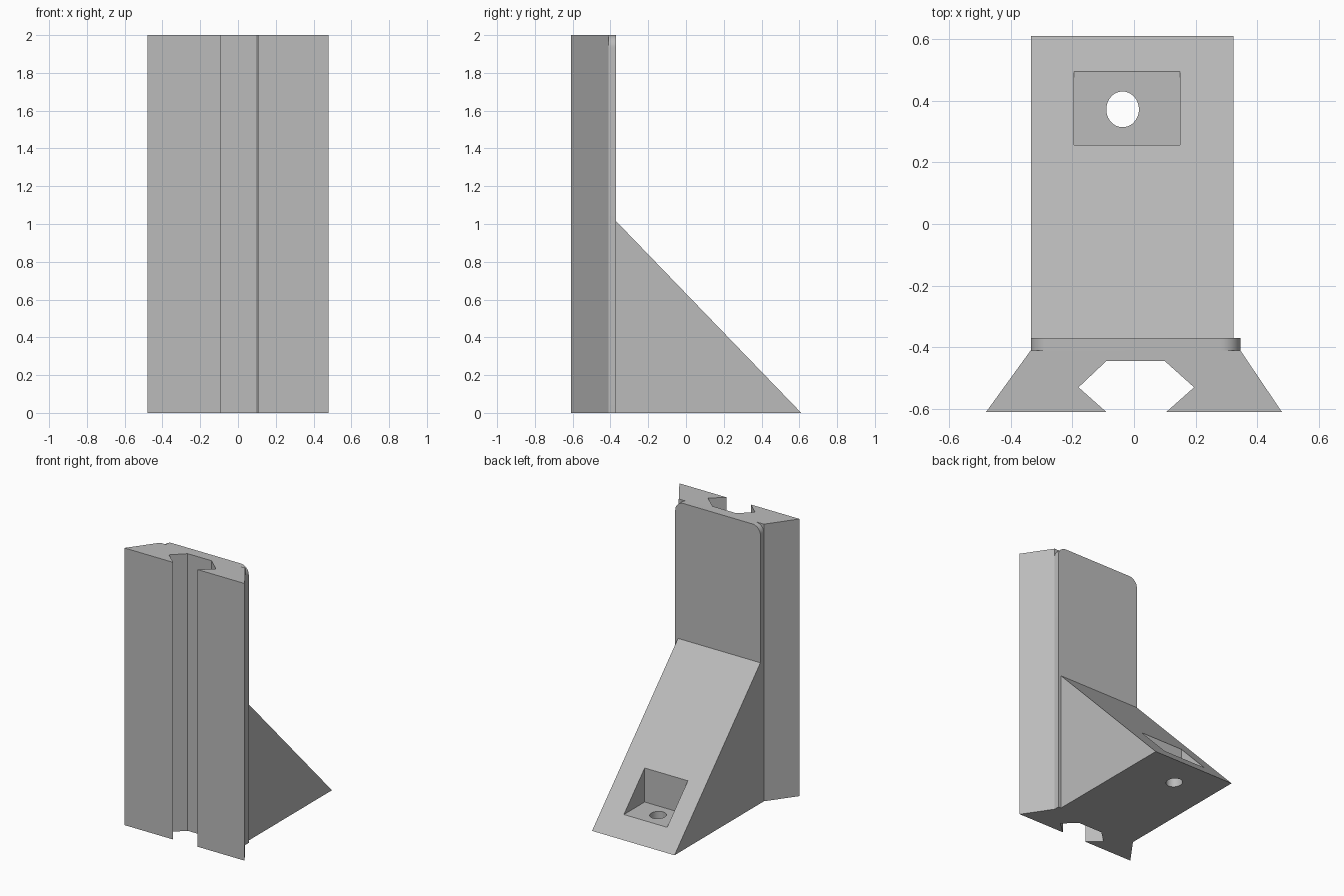
import bpy
import bmesh
import math
from mathutils import Matrix, Vector

if "Cube" in bpy.data.objects:
    bpy.data.objects.remove(bpy.data.objects["Cube"])

grey = bpy.data.materials.new("plain grey")
grey.use_nodes = True
color = (0.5, 0.5, 0.5, 1)
grey.diffuse_color = color
grey.node_tree.nodes["Principled BSDF"].inputs["Base Color"].default_value = color

# Matrices mapping a 2D profile (u, v) and its extrusion direction to the world
FLAT = Matrix.Identity(4)                                                   # u=x v=y, along z
FACING = Matrix(((1, 0, 0, 0), (0, 0, 1, 0), (0, 1, 0, 0), (0, 0, 0, 1)))   # u=x v=z, along y
SIDE = Matrix(((0, 0, 1, 0), (1, 0, 0, 0), (0, 1, 0, 0), (0, 0, 0, 1)))     # u=y v=z, along x


def prism(name, profile, start, end, axes):
    """Extrude a closed profile between two positions along the third axis."""
    bm = bmesh.new()
    face = bm.faces.new([bm.verts.new((u, v, start)) for u, v in profile])
    moved = bmesh.ops.extrude_face_region(bm, geom=[face])["geom"]
    verts = [g for g in moved if isinstance(g, bmesh.types.BMVert)]
    bmesh.ops.translate(bm, verts=verts, vec=Vector((0, 0, end - start)))
    bm.transform(axes)
    bmesh.ops.recalc_face_normals(bm, faces=bm.faces)
    mesh = bpy.data.meshes.new(name)
    bm.to_mesh(mesh)
    bm.free()
    mesh.materials.append(grey)
    obj = bpy.data.objects.new(name, mesh)
    bpy.context.collection.objects.link(obj)
    return obj


def arc(cx, cy, rx, ry, a0, a1, steps):
    angles = [math.radians(a0 + (a1 - a0) * i / steps) for i in range(steps + 1)]
    return [(cx + rx * math.cos(a), cy + ry * math.sin(a)) for a in angles]


def select_only(obj):
    bpy.ops.object.select_all(action="DESELECT")
    obj.select_set(True)
    bpy.context.view_layer.objects.active = obj


def cut(obj, cutter):
    cutter.hide_render = True
    mod = obj.modifiers.new("cut", "BOOLEAN")
    mod.operation = "DIFFERENCE"
    mod.solver = "EXACT"
    mod.object = cutter
    select_only(obj)
    bpy.ops.object.modifier_apply(modifier=mod.name)
    bpy.data.objects.remove(cutter)


# Upright rail with flared sides and a dovetail slot down the front
rail = prism("slotted_rail", [
    (-0.48, -0.61), (-0.09, -0.61), (-0.18, -0.53), (-0.09, -0.445),
    (0.10, -0.445), (0.195, -0.53), (0.105, -0.61), (0.48, -0.61),
    (0.345, -0.41), (-0.335, -0.41)], 0, 2, FLAT)

# Thin back plate with rounded top corners
R = 0.065
plate = prism("back_plate",
              [(-0.335, 0), (0.345, 0)]
              + arc(0.345 - R, 2 - R, R, R, 0, 90, 12)
              + arc(-0.335 + R, 2 - R, R, R, 90, 180, 12),
              -0.41, -0.37, FACING)

# Sloping brace with a screw pocket and a through hole
brace = prism("sloped_brace", [(-0.375, 0), (0.61, 0), (-0.375, 1.02)], -0.335, 0.323, SIDE)
cut(brace, prism("pocket_cutter",
                 [(-0.195, 0.257), (0.15, 0.257), (0.15, 0.495), (-0.195, 0.495)],
                 0.12, 1, FLAT))
cut(brace, prism("hole_cutter", arc(-0.037, 0.372, 0.053, 0.058, 0, 360, 40)[:-1],
                 -0.1, 0.3, FLAT))

for part in (plate, brace):
    select_only(part)
    bpy.ops.object.shade_smooth_by_angle(angle=math.radians(30))
